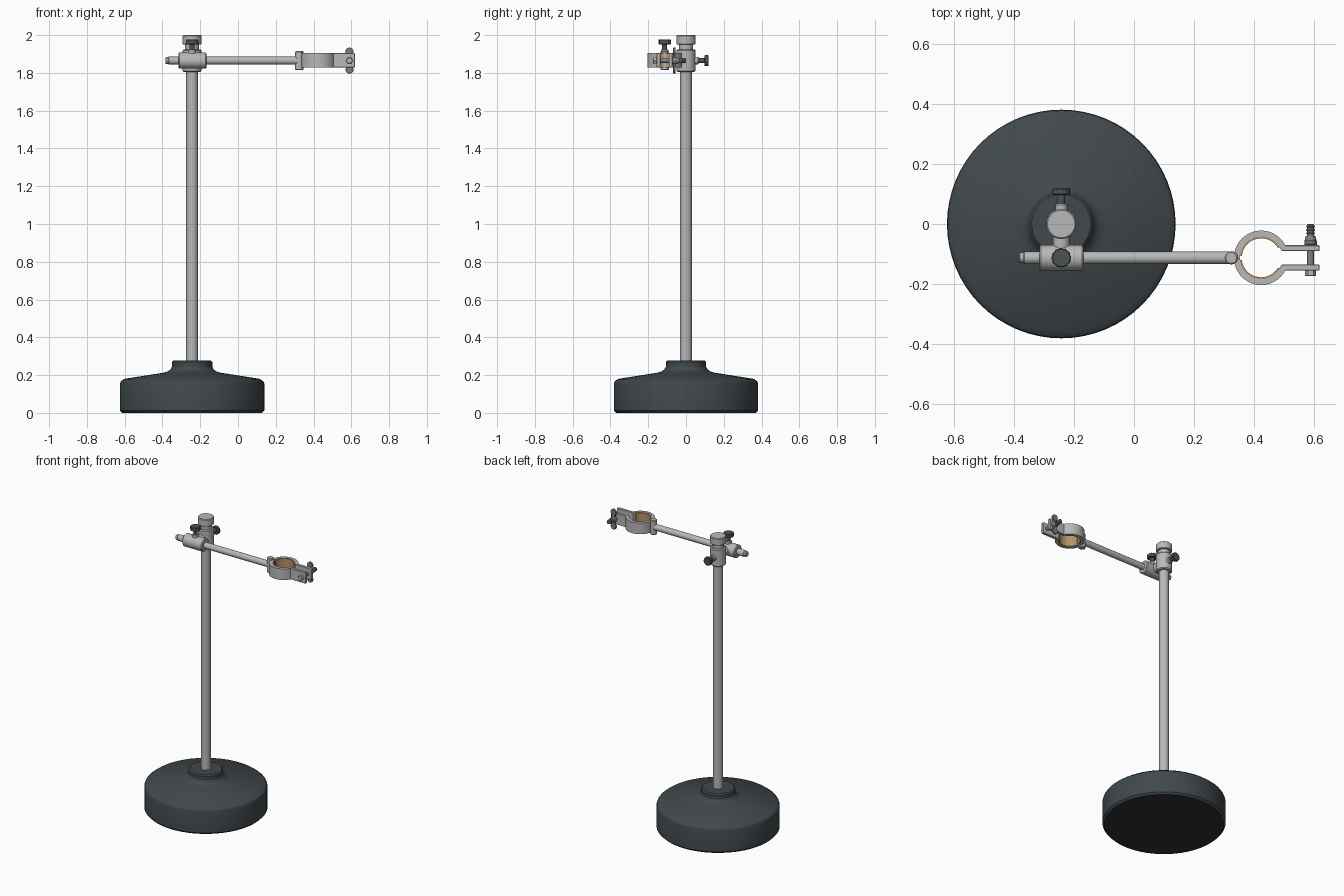
import bpy, bmesh, math
from mathutils import Vector, Matrix

if "Cube" in bpy.data.objects:
    bpy.data.objects.remove(bpy.data.objects["Cube"])


def material(name, rgb):
    m = bpy.data.materials.new(name)
    m.diffuse_color = (*rgb, 1)
    m.use_nodes = True
    m.node_tree.nodes["Principled BSDF"].inputs["Base Color"].default_value = m.diffuse_color
    return m


STEEL = material("light steel", (0.48, 0.48, 0.48))
BOLT = material("grey bolt metal", (0.21, 0.215, 0.22))
KNOB = material("dark knob", (0.075, 0.085, 0.093))
IRON = material("painted iron", (0.052, 0.065, 0.072))
RUBBER = material("black underside", (0.028, 0.029, 0.031))
CORK = material("cork", (0.47, 0.29, 0.13))

PX = -0.243            # pole axis
AY, AZ = -0.113, 1.865  # arm axis
RX = 0.425             # ring centre
BX = 0.59              # closing bolt


def finish(name, bm, mat):
    bmesh.ops.recalc_face_normals(bm, faces=bm.faces)
    me = bpy.data.meshes.new(name)
    bm.to_mesh(me)
    bm.free()
    me.materials.append(mat)
    me.shade_smooth()
    me.set_sharp_from_angle(angle=math.radians(30))
    ob = bpy.data.objects.new(name, me)
    bpy.context.collection.objects.link(ob)
    return ob


def lathe(name, profile, origin, axis, mat, segs=32, knurl=1.0):
    """Spin (radius, distance) pairs about an axis; knurl shrinks every other segment."""
    bm = bmesh.new()
    rot = Vector(axis).to_track_quat('Z', 'Y')
    rings = []
    for r, t in profile:
        ring = []
        for i in range(segs):
            a = 2 * math.pi * i / segs
            k = r * (knurl if i // 2 % 2 else 1)
            ring.append(bm.verts.new(Vector(origin) + rot @ Vector((k * math.cos(a), k * math.sin(a), t))))
        rings.append(ring)
    for p, q in zip(rings, rings[1:]):
        for i in range(segs):
            j = (i + 1) % segs
            bm.faces.new((p[i], p[j], q[j], q[i]))
    bm.faces.new(rings[0])
    bm.faces.new(rings[-1])
    return finish(name, bm, mat)


def rod(name, r, t0, t1, origin, axis, mat, chamfer=0.004, segs=32, knurl=1.0):
    c = chamfer
    return lathe(name, [(r - c, t0), (r, t0 + c), (r, t1 - c), (r - c, t1)],
                 origin, axis, mat, segs, knurl)


def band(name, r0, r1, z0, z1, a0, a1, mat, segs=40):
    """Open ring of rectangular section around the ring centre."""
    bm = bmesh.new()
    sections = []
    for i in range(segs + 1):
        a = math.radians(a0 + (a1 - a0) * i / segs)
        sections.append([bm.verts.new((RX + r * math.cos(a), AY + r * math.sin(a), z))
                         for r, z in ((r0, z0), (r1, z0), (r1, z1), (r0, z1))])
    for p, q in zip(sections, sections[1:]):
        for i in range(4):
            j = (i + 1) % 4
            bm.faces.new((p[i], p[j], q[j], q[i]))
    bm.faces.new(sections[0])
    bm.faces.new(sections[-1])
    return finish(name, bm, mat)


def box(name, size, loc, mat, bevel=0.002):
    bm = bmesh.new()
    bmesh.ops.create_cube(bm, size=1, matrix=Matrix.Translation(loc) @ Matrix.Diagonal((*size, 1)))
    bmesh.ops.bevel(bm, geom=bm.edges[:], offset=bevel, segments=1, affect='EDGES')
    return finish(name, bm, mat)


UP, BACK, RIGHT = (0, 0, 1), (0, 1, 0), (1, 0, 0)

# Heavy round base with hub
base = lathe("base", [(0.37, 0), (0.382, 0.012), (0.382, 0.155), (0.378, 0.166), (0.36, 0.18),
                      (0.15, 0.213), (0.128, 0.22), (0.115, 0.23), (0.107, 0.243),
                      (0.107, 0.27), (0.099, 0.278)],
             (PX, 0, 0), UP, IRON, segs=64)
base.data.materials.append(RUBBER)
for f in base.data.polygons:
    if f.normal.z < -0.9:
        f.material_index = 1

# Pole, with the clamp body and cap on top
rod("pole", 0.031, 0.26, 1.82, (PX, 0, 0), UP, STEEL)
rod("pole_clamp", 0.05, 1.805, 1.925, (PX, 0, 0), UP, STEEL, 0.006)
rod("clamp_neck", 0.037, 1.915, 1.955, (PX, 0, 0), UP, STEEL)
rod("pole_cap", 0.05, 1.95, 2.0, (PX, 0, 0), UP, STEEL)

# Thumb screws: one behind the pole, one above the arm
for label, origin, axis, s in (("pole", (PX, 0, AZ), BACK, 0.0),
                               ("arm", (PX, AY, AZ), UP, -0.008)):
    rod(label + "_screw_boss", 0.02, 0.03, 0.068 + s, origin, axis, STEEL)
    rod(label + "_screw_stem", 0.013, 0.06 + s, 0.1 + s, origin, axis, KNOB, 0.002)
    tip = (0.097, 0.119) if label == "pole" else (0.086, 0.112)
    rod(label + "_screw_knob", 0.033 if label == "arm" else 0.029, *tip,
        origin, axis, KNOB, 0.003, 48, 0.94)

# Cross joint and horizontal arm
rod("joint_link", 0.028, 0.02, 0.1, (PX, 0, AZ), (0, -1, 0), STEEL)
rod("arm_sleeve", 0.043, -0.316, -0.168, (0, AY, AZ), RIGHT, STEEL, 0.005)
lathe("arm", [(0.015, -0.385), (0.018, -0.381), (0.018, -0.37), (0.021, -0.366), (0.021, 0.325)],
      (0, AY, AZ), RIGHT, STEEL)
rod("hinge_barrel", 0.022, 1.815, 1.915, (0.325, AY, 0), UP, STEEL)

# Split ring made of two jaws, cork lined
for side, s in (("back", 1), ("front", -1)):
    band(side + "_jaw", 0.071, 0.091, 1.828, 1.904, 20 * s, 179 * s, STEEL)
    band(side + "_cork_lining", 0.065, 0.071, 1.83, 1.902, 30 * s, 174 * s, CORK)
    box(side + "_jaw_tab", (0.125, 0.02, 0.076), (0.557, AY + 0.032 * s, 1.866), STEEL)

# Closing bolt through the tabs
rod("closing_bolt", 0.012, -0.165, 0.0, (BX, 0, AZ), BACK, BOLT, 0.003, 16)
for i in range(3):
    rod("bolt_thread", 0.0145, -0.034 + i * 0.011, -0.028 + i * 0.011, (BX, 0, AZ), BACK, BOLT, 0.002, 16)
rod("bolt_head", 0.018, -0.174, -0.152, (BX, 0, AZ), BACK, STEEL, 0.002, 6)

# Wing nut with two upright wings
lathe("wing_nut_hub", [(0.021, -0.073), (0.021, -0.06), (0.016, -0.04)], (BX, 0, AZ), BACK, BOLT, 24)
for s in (1, -1):
    rod("wing_tip", 0.021, -0.068, -0.055, (BX, 0, AZ + 0.048 * s), BACK, BOLT, 0.002, 24)
box("wing_web", (0.026, 0.012, 0.09), (BX, -0.0615, AZ), BOLT)
